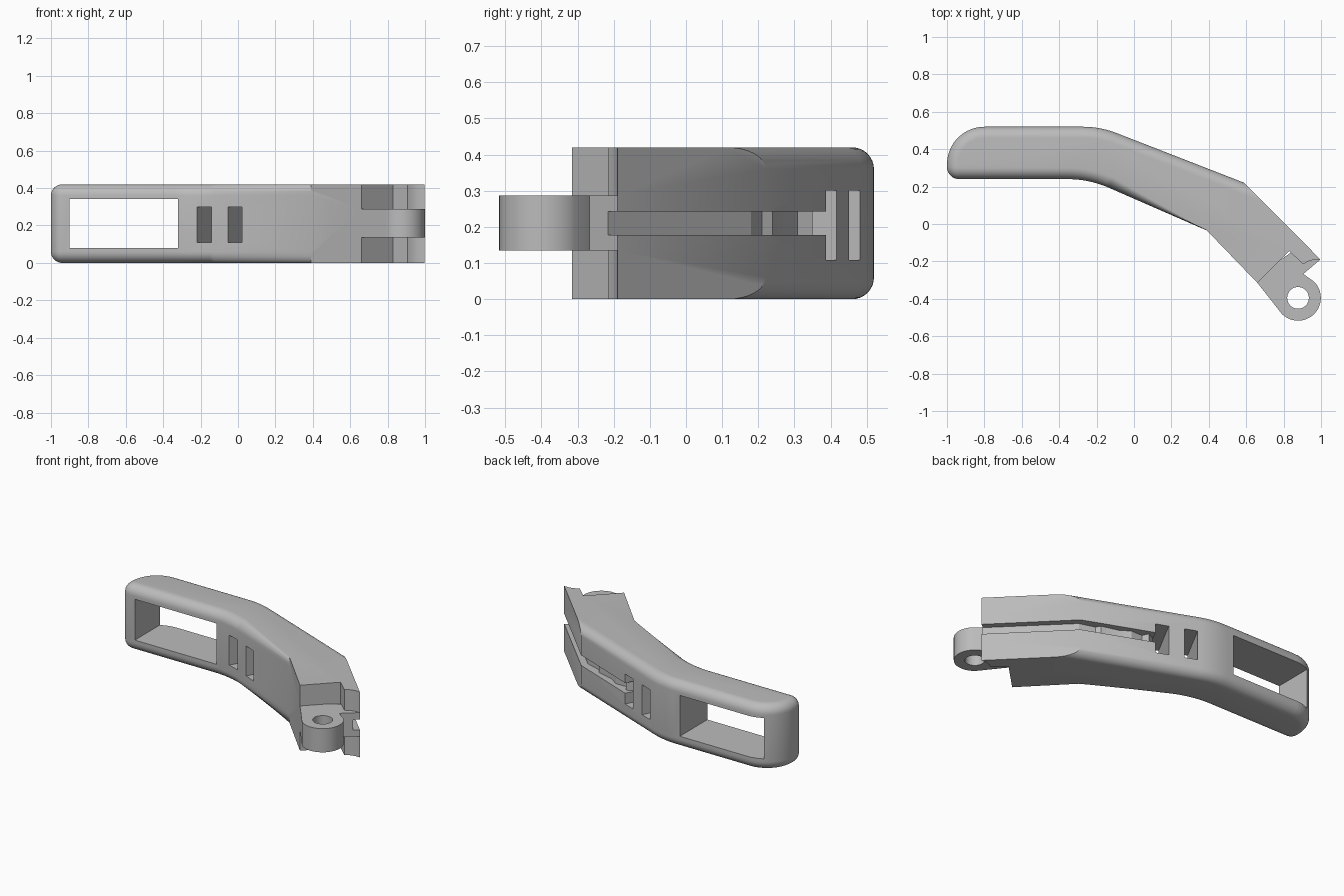
import bpy, bmesh, math
from mathutils import Vector

cube = bpy.data.objects.get("Cube")
if cube:
    bpy.data.objects.remove(cube)

HEIGHT = 0.42
grey = bpy.data.materials.new("plain grey")
grey.use_nodes = True
grey.diffuse_color = (0.5, 0.5, 0.5, 1)
grey.node_tree.nodes["Principled BSDF"].inputs["Base Color"].default_value = (0.5, 0.5, 0.5, 1)


def rounded(corners, steps=10):
    """Outline from (x, y, radius) corners, with each radius drawn as an arc."""
    pts = []
    for i, (x, y, r) in enumerate(corners):
        p = Vector((x, y))
        if not r:
            pts.append(p)
            continue
        a = (Vector(corners[i - 1][:2]) - p).normalized()
        b = (Vector(corners[(i + 1) % len(corners)][:2]) - p).normalized()
        half = a.angle(b) / 2
        centre = p + (a + b).normalized() * r / math.sin(half)
        start = p + a * r / math.tan(half) - centre
        end = p + b * r / math.tan(half) - centre
        sweep = start.angle_signed(end)
        for k in range(steps + 1):
            t = -sweep * k / steps
            c, s = math.cos(t), math.sin(t)
            pts.append(centre + Vector((start.x * c - start.y * s, start.x * s + start.y * c)))
    return pts


def prism(name, outline, z0, z1, bevel_rule=None, bevel=0.06):
    """Upright prism; cap edges chosen by bevel_rule are rounded."""
    bm = bmesh.new()
    face = bm.faces.new([bm.verts.new((p[0], p[1], z0)) for p in outline])
    top = bmesh.ops.extrude_face_region(bm, geom=[face])
    bmesh.ops.translate(bm, vec=(0, 0, z1 - z0),
                        verts=[g for g in top["geom"] if isinstance(g, bmesh.types.BMVert)])
    bmesh.ops.recalc_face_normals(bm, faces=bm.faces)
    if bevel_rule:
        edges = [e for e in bm.edges
                 if abs(e.verts[0].co.z - e.verts[1].co.z) < 1e-5
                 and all(bevel_rule(v.co) for v in e.verts)]
        bmesh.ops.bevel(bm, geom=edges, offset=bevel, segments=8, profile=0.5,
                        affect='EDGES', clamp_overlap=False)
    mesh = bpy.data.meshes.new(name)
    bm.to_mesh(mesh)
    bm.free()
    mesh.materials.append(grey)
    obj = bpy.data.objects.new(name, mesh)
    bpy.context.collection.objects.link(obj)
    return obj


def combine(target, tool, operation):
    """Apply a boolean and remove the tool object."""
    mod = target.modifiers.new("cut", 'BOOLEAN')
    mod.operation, mod.object, mod.solver = operation, tool, 'EXACT'
    graph = bpy.context.evaluated_depsgraph_get()
    mesh = bpy.data.meshes.new_from_object(target.evaluated_get(graph))
    target.modifiers.clear()
    target.data = mesh
    bpy.data.objects.remove(tool)


# Bent handle: rounded grip on the left, sharp-edged arm after the second bend
handle = prism("handle", rounded([
    (-1, 0.24, 0.065), (-0.24, 0.24, 0.55), (0.39, -0.035, 0),
    (0.66, -0.315, 0), (0.83, -0.145, 0), (0.905, -0.215, 0), (0.93, -0.2, 0),
    (0.96, -0.191, 0), (0.997, -0.19, 0), (0.59, 0.22, 0),
    (-0.18, 0.52, 0.5), (-1, 0.52, 0.2)]),
    0, HEIGHT, lambda co: co.x < 0.395 or co.y > 0.215)

# Hinge tab with a round eye
HX, HY, R = 0.877, -0.395, 0.122
eye = [(HX + R * math.cos(a), HY + R * math.sin(a))
       for a in (math.radians(225 + 180 * k / 24) for k in range(25))]
tab = prism("hinge_tab", [(0.7, -0.25), (0.66, -0.315)] + eye +
            [(0.905, -0.267), (0.997, -0.19), (0.9, -0.11)], 0.135, 0.287)
combine(handle, tab, 'UNION')
pin = prism("pin_hole", [(HX + 0.058 * math.cos(k * math.tau / 32),
                          HY + 0.058 * math.sin(k * math.tau / 32)) for k in range(32)], 0, HEIGHT)
combine(handle, pin, 'DIFFERENCE')

# Finger window through the grip
window = prism("window", [(-0.9, 0), (-0.32, 0), (-0.32, 0.8), (-0.9, 0.8)], 0.08, 0.342)
combine(handle, window, 'DIFFERENCE')

# Two slanted strap slots through the middle
along = Vector((0.135, 0.25))
for shift in (Vector((0, 0)), Vector((0.165, -0.065))):
    left, right = Vector((-0.215, 0.23)) + shift, Vector((-0.14, 0.2)) + shift
    slot = prism("strap_slot", [left - along, right - along, right + along * 2, left + along * 2],
                 0.108, 0.3)
    combine(handle, slot, 'DIFFERENCE')

# Narrow stepped channel along the back, running out at the tip
channel = prism("channel", [
    (1.02, -0.268), (1.2, -0.1), (0.7, 0.5), (0.15, 0.6), (0.08, 0.3),
    (0.18, 0.35), (0.2, 0.31), (0.28, 0.31), (0.34, 0.27), (0.45, 0.24),
    (0.47, 0.21), (0.57, 0.18)], 0.177, 0.242)
combine(handle, channel, 'DIFFERENCE')

# Smooth rounded surfaces, keeping the machined edges crisp
for obj in bpy.context.selected_objects:
    obj.select_set(False)
handle.select_set(True)
bpy.context.view_layer.objects.active = handle
bpy.ops.object.shade_smooth_by_angle(angle=math.radians(25))
